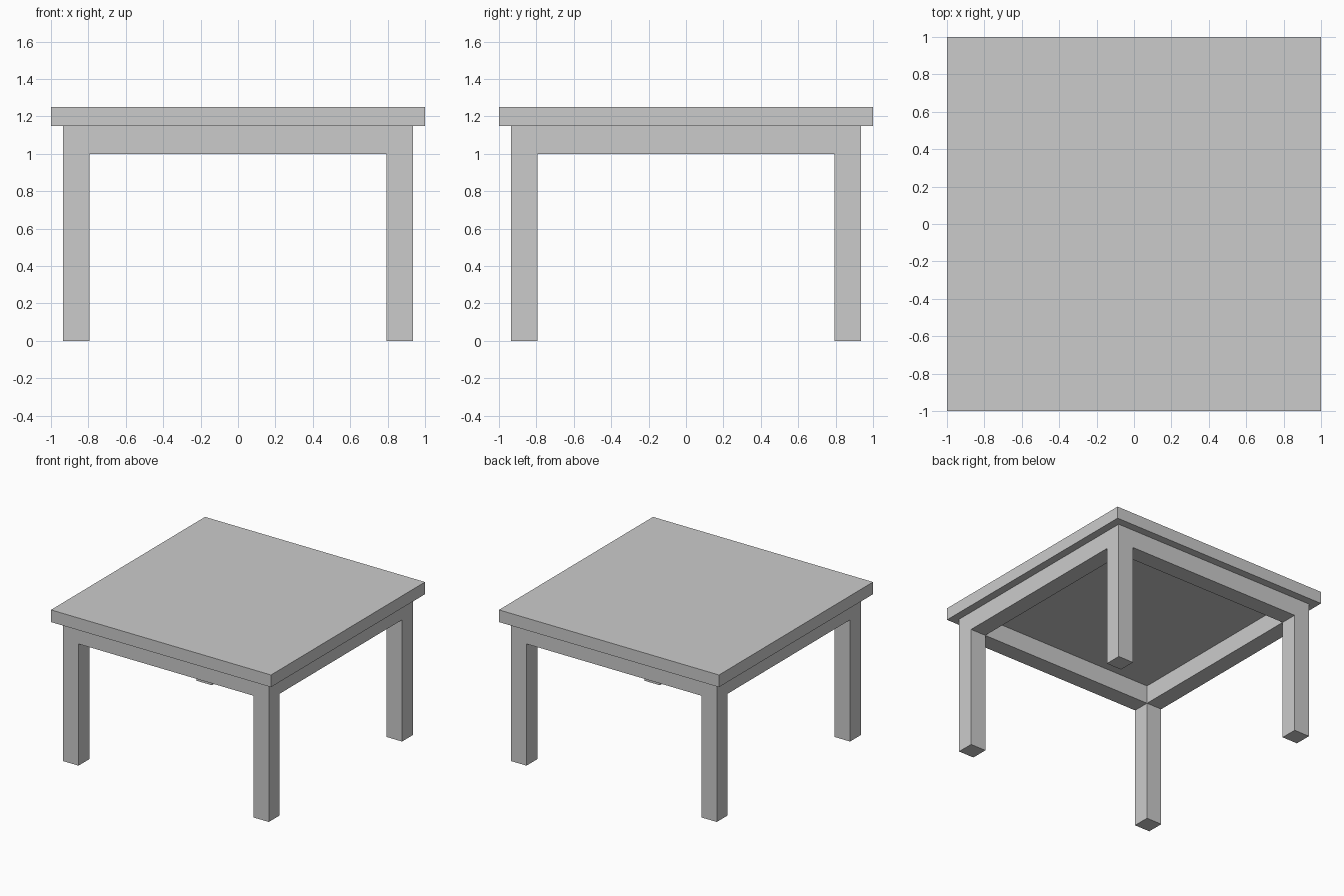
import bpy

if "Cube" in bpy.data.objects:
    bpy.data.objects.remove(bpy.data.objects["Cube"])

TOP_Z, APRON_Z, HEIGHT = 1.15, 1.0, 1.25
OUTER, INNER = 0.935, 0.795          # outer / inner faces of the frame
MID, THICK = (OUTER + INNER) / 2, OUTER - INNER


def box(name, x, y, z0, z1, sx, sy):
    bpy.ops.mesh.primitive_cube_add(size=1, location=(x, y, (z0 + z1) / 2))
    ob = bpy.context.object
    ob.name = name
    ob.scale = (sx, sy, z1 - z0)
    bpy.ops.object.transform_apply(location=False, rotation=False, scale=True)
    return ob


# Square table top
box("table_top", 0, 0, TOP_Z, HEIGHT, 2, 2)

# Four corner legs
for sy, depth in ((-1, "front"), (1, "back")):
    for sx, side in ((-1, "left"), (1, "right")):
        box(f"{depth}_{side}_leg", sx * MID, sy * MID, 0, TOP_Z, THICK, THICK)

# Apron rails between the legs, flush with them
for s, fb, lr in ((-1, "front", "left"), (1, "back", "right")):
    box(f"{fb}_apron", 0, s * MID, APRON_Z, TOP_Z, 2 * INNER, THICK)
    box(f"{lr}_apron", s * MID, 0, APRON_Z, TOP_Z, THICK, 2 * INNER)
